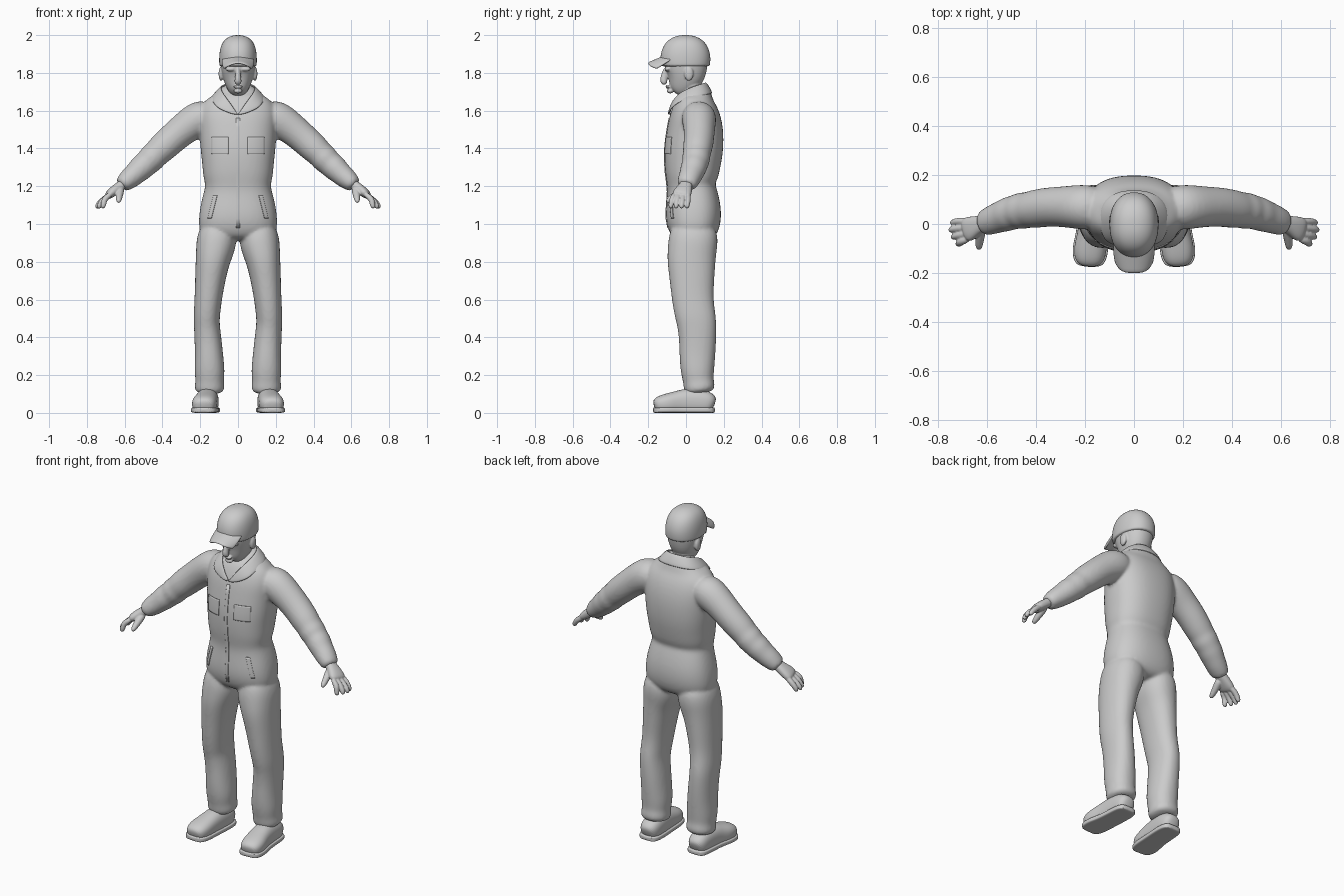
import bpy
import bmesh
import math
from mathutils import Matrix, Vector

cube = bpy.data.objects.get("Cube")
if cube:
    bpy.data.objects.remove(cube, do_unlink=True)

CM = 0.01  # all part sizes below are in hundredths of a unit
SIDES = 28

clay = bpy.data.materials.new("plain_grey")
clay.use_nodes = True
clay.diffuse_color = (0.6, 0.6, 0.6, 1)
clay.node_tree.nodes["Principled BSDF"].inputs["Base Color"].default_value = (0.6, 0.6, 0.6, 1)


def tube(bm, stations, power=2.0, depth_axis=(0, 1, 0), side=1):
    """Loft rounded rings; each station is x, y, z, half width, half depth."""
    centres = [Vector((s[0] * side, s[1], s[2])) * CM for s in stations]
    rings = []
    for i, (centre, station) in enumerate(zip(centres, stations)):
        ahead = centres[min(i + 1, len(centres) - 1)]
        behind = centres[max(i - 1, 0)]
        tangent = (ahead - behind).normalized()
        depth = Vector(depth_axis)
        depth = (depth - tangent * depth.dot(tangent)).normalized()
        width = depth.cross(tangent)
        ring = []
        for k in range(SIDES):
            angle = math.tau * k / SIDES
            c, s = math.cos(angle), math.sin(angle)
            u = math.copysign(abs(c) ** (2 / power), c) * station[3] * CM
            v = math.copysign(abs(s) ** (2 / power), s) * station[4] * CM
            ring.append(bm.verts.new(centre + width * u + depth * v))
        rings.append(ring)
    for low, high in zip(rings, rings[1:]):
        for k in range(SIDES):
            n = (k + 1) % SIDES
            bm.faces.new((low[k], low[n], high[n], high[k]))
    bm.faces.new(rings[0])
    bm.faces.new(rings[-1])


def blob(bm, centre, size):
    """Add an ellipsoid with the given half sizes."""
    matrix = Matrix.Translation(Vector(centre) * CM) @ Matrix.Diagonal((*(Vector(size) * CM), 1))
    bmesh.ops.create_uvsphere(bm, u_segments=20, v_segments=12, radius=1, matrix=matrix)


def sheet(bm, rows):
    """Join rows of points into a quad surface."""
    grid = [[bm.verts.new(Vector(p) * CM) for p in row] for row in rows]
    for a, b in zip(grid, grid[1:]):
        for k in range(len(a) - 1):
            bm.faces.new((a[k], a[k + 1], b[k + 1], b[k]))


def finish(bm, name):
    """Turn the bmesh into a smooth grey object."""
    bmesh.ops.recalc_face_normals(bm, faces=bm.faces[:])
    mesh = bpy.data.meshes.new(name)
    bm.to_mesh(mesh)
    bm.free()
    mesh.materials.append(clay)
    for face in mesh.polygons:
        face.use_smooth = True
    obj = bpy.data.objects.new(name, mesh)
    bpy.context.collection.objects.link(obj)
    return obj


def modify(obj, kind, **settings):
    modifier = obj.modifiers.new(kind.title(), kind)
    for key, value in settings.items():
        setattr(modifier, key, value)


def subdivide(obj, level=2):
    modify(obj, "SUBSURF", levels=level, render_levels=level)


def fuse(obj, voxel, repeats):
    """Blend overlapping volumes into one soft skin."""
    subdivide(obj)
    modify(obj, "REMESH", mode="VOXEL", voxel_size=voxel, use_smooth_shade=True)
    modify(obj, "SMOOTH", factor=0.5, iterations=repeats)


# Coverall: torso, legs and sleeves fused together
torso = [(0, 4, 91, 15, 9), (0, 4, 95, 20.5, 13), (0, 4, 102, 21, 14.8),
         (0, 4, 110, 20, 14.5), (0, 3.2, 118, 17.8, 13), (0, 2.7, 121, 17.3, 12.7),
         (0, 3, 125, 18.5, 14), (0, 3.5, 132, 19, 15), (0, 4.2, 140, 20, 15.7),
         (0, 5, 150, 20.5, 15), (0, 4.8, 158, 21, 13.5), (0, 5, 164, 19, 11),
         (0, 5.5, 167, 15, 9), (0, 6, 170, 10.5, 7), (0, 5, 174, 8, 5.5)]
leg = [(10.5, 4.5, 101, 8, 11), (11, 4, 93, 10.8, 13.2), (12.2, 3.2, 86, 10.2, 13),
       (13.5, 2.8, 80, 9, 12.8), (14.8, 3.2, 70, 8, 11.8), (15.8, 3.5, 60, 7.2, 11),
       (16.5, 4.8, 52, 7, 10.8), (16.6, 5.8, 47, 6.8, 10.4), (15.8, 6.2, 38, 7.2, 9.8),
       (15.3, 6, 30, 7.5, 9.5), (15, 6, 22, 8.1, 8.9), (15, 6.5, 17, 7.4, 8),
       (15, 7, 14, 8.1, 8.4), (15, 7.5, 10, 7.4, 7.6)]
sleeve = [(12, 6, 158, 7, 8), (20, 7, 156.5, 10, 9.5), (28, 7, 151, 8.5, 8.3),
          (35, 7, 145, 8, 8), (41, 6, 139.5, 7.8, 7.8), (43.5, 5.7, 137, 7, 7.2),
          (46, 5.3, 134.5, 7.5, 7.6), (48.5, 4.9, 132, 6.6, 6.8), (51, 4.1, 130, 6.9, 7),
          (54, 3, 127, 6, 6.4), (57, 2, 124.5, 5.8, 6), (60.5, 0.5, 121.5, 4.7, 5.5),
          (62, 0, 120, 3.7, 4.3)]
bm = bmesh.new()
tube(bm, torso, power=2.4)
for side in (1, -1):
    tube(bm, leg, power=2.2, side=side)
    tube(bm, sleeve, side=side)
coverall = finish(bm, "coverall")
fuse(coverall, 0.009, 5)


# Plates lying on the cloth: front placket and pockets
def plate(name, x0, x1, z0, z1, slant=0, mirrored=True):
    bm = bmesh.new()
    steps = 12
    sheet(bm, [[(x0 + (x1 - x0) * i / steps + slant * j / steps, -30, z0 + (z1 - z0) * j / steps)
                for i in range(steps + 1)] for j in range(steps + 1)])
    obj = finish(bm, name)
    if mirrored:
        modify(obj, "MIRROR")
    modify(obj, "SHRINKWRAP", target=coverall, wrap_method="PROJECT", use_project_y=True,
           use_positive_direction=True, offset=0.002)
    modify(obj, "SOLIDIFY", thickness=0.004, offset=0)


plate("front_placket", -1, 1, 98, 156, mirrored=False)
plate("chest_pockets", 5, 14, 137, 146)
plate("hip_pockets", 14, 16, 103, 115, slant=-3)

# Open shirt collar
inner = [(0, -8.8, 158), (3.5, -8, 164), (7.5, -4.5, 169), (9.2, 2, 172.5),
         (7.5, 8.5, 174.5), (0, 11, 175.5)]
outer = [(1.5, -9.8, 157.5), (11.5, -8, 161), (13.5, -4, 164.5), (15, 4, 167),
         (11, 12.5, 168.5), (0, 14.5, 169)]
bm = bmesh.new()
sheet(bm, [inner, outer])
collar = finish(bm, "collar")
modify(collar, "MIRROR")
modify(collar, "SOLIDIFY", thickness=0.014, offset=0)
subdivide(collar)

# Head with neck, nose, mouth, brow and ears
bm = bmesh.new()
tube(bm, [(0, 4, 158, 6, 6), (0, 3, 170, 6.2, 5.6), (0, 2.5, 182, 6.2, 6)])
tube(bm, [(0, -6, 169.5, 2.5, 2.8), (0, -4.6, 171, 4.8, 5.3), (0, -2.4, 174, 6.7, 8.1),
          (0, -0.4, 178, 8.2, 10.4), (0, 0, 183, 9.1, 11.4), (0, 0, 189, 9.3, 12),
          (0, 0, 195, 7.5, 10)], power=2.2)
tube(bm, [(0, -10.3, 183, 1.2, 1.3), (0, -11.5, 178.5, 1.4, 1.9),
          (0, -12, 175.5, 2, 2.1), (0, -11, 173.8, 1.6, 1.2)])
blob(bm, (0, -9.6, 172.6), (2.6, 1.4, 0.8))
blob(bm, (0, -8.4, 170.4), (2.4, 1.8, 1.3))
for side in (1, -1):
    blob(bm, (side * 3.8, -9.8, 182), (3, 1.6, 1.2))
    blob(bm, (side * 9, 1.5, 179.5), (1.3, 2.5, 3.8))
fuse(finish(bm, "head"), 0.005, 3)

# Cap crown
bm = bmesh.new()
tube(bm, [(0, -0.3, 183.2, 9.6, 12.6), (0, -0.3, 184, 10, 13.1), (0, -0.3, 189, 10.1, 13.5),
          (0, -0.3, 194, 9.3, 12), (0, -0.3, 197.5, 7.4, 9.2), (0, -0.3, 199.4, 4.4, 5.4),
          (0, -0.3, 200, 1.5, 2)], power=2.2)
subdivide(finish(bm, "cap_crown"))

# Cap brim, arched across its width
bm = bmesh.new()
rows = []
for j in range(7):
    v = j / 6
    row = []
    for i in range(-8, 9):
        u = i / 8
        front = -20 + 4.5 * abs(u) ** 4
        row.append((8.3 * u * (1 - 0.1 * v ** 3), -8 * (1 - v) + front * v,
                    190 - 5 * v - 3 * u * u))
    rows.append(row)
sheet(bm, rows)
brim = finish(bm, "cap_brim")
modify(brim, "SOLIDIFY", thickness=0.012, offset=0)
subdivide(brim, 1)

# Hands: palm, four curled fingers and a thumb
bm = bmesh.new()
tube(bm, [(58.5, 0.5, 123, 2.6, 3), (62.5, 0, 120, 2.6, 3.4),
          (66, -1.5, 117.3, 2.7, 4.8), (69.5, -3, 114.5, 2.1, 5.4)], power=2.4)
for y, reach in ((1.2, 74.3), (-1.7, 75), (-4.6, 74), (-7.4, 72)):
    tube(bm, [(67, y * 0.8, 116, 1.5, 1.4), (71, y, 113.2, 1.6, 1.5),
              (reach - 1, y - 0.5, 110.5, 1.5, 1.4), (reach, y - 0.8, 108.2, 1.1, 1)])
tube(bm, [(62, -1, 119, 2, 2), (62.6, -4, 116.5, 2.1, 2.1), (63, -7.5, 113.8, 1.7, 1.7),
          (63.2, -10.5, 111.5, 1.2, 1.2)], depth_axis=(1, 0, 0))
hands = finish(bm, "hands")
modify(hands, "MIRROR")
fuse(hands, 0.004, 3)

# Work shoes and their flat soles
shoe = [(16, 15, 4, 3, 3.5), (16, 13, 5, 5.5, 5.5), (16, 8, 6, 6, 7), (16.5, 0, 6, 6, 7),
        (17, -5, 5.5, 6.2, 6), (17.8, -10, 4.9, 6.8, 5.4), (18.2, -15, 4.3, 6, 4.4),
        (18.3, -17, 3.6, 3.5, 2.6)]
sole = [(x, y * 1.03, 1.5, width + 0.6, 1.5) for x, y, z, width, height in shoe]
for name, stations, power in (("shoes", shoe, 2.4), ("soles", sole, 5)):
    bm = bmesh.new()
    tube(bm, stations, power=power, depth_axis=(0, 0, 1))
    for vert in bm.verts:
        vert.co.z = max(vert.co.z, 0)
    footwear = finish(bm, name)
    modify(footwear, "MIRROR")
    subdivide(footwear)
